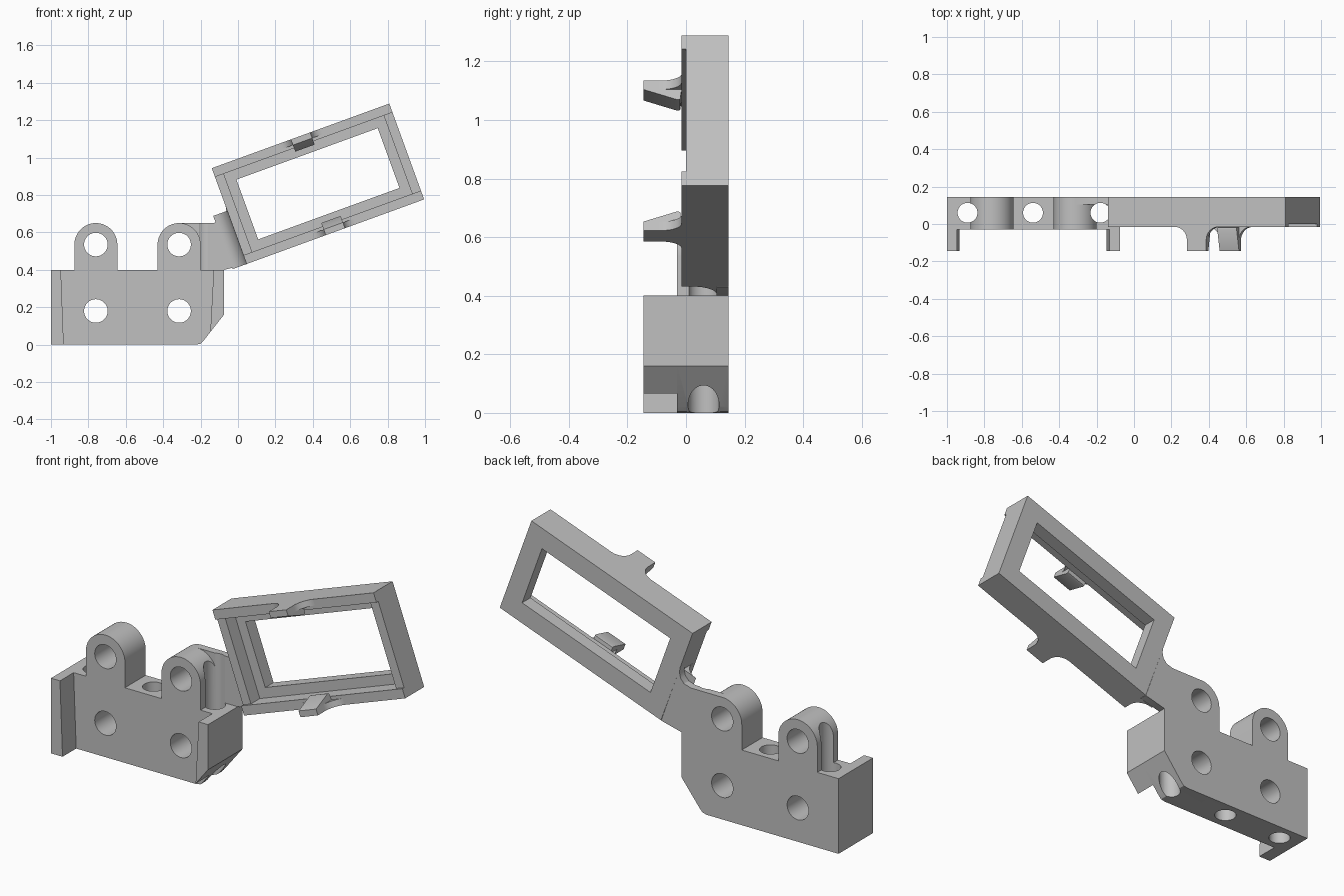
import bpy, bmesh, math
from mathutils import Vector

if "Cube" in bpy.data.objects:
    bpy.data.objects.remove(bpy.data.objects["Cube"])

grey = bpy.data.materials.new("plain grey")
grey.use_nodes = True
COLOUR = (0.53, 0.53, 0.53, 1)
grey.diffuse_color = COLOUR
grey.node_tree.nodes["Principled BSDF"].inputs["Base Color"].default_value = COLOUR

BACK, FRONT, TIP = 0.145, -0.03, -0.145
TILT = math.radians(20)
U = Vector((math.cos(TILT), 0, math.sin(TILT)))
V = Vector((-math.sin(TILT), 0, math.cos(TILT)))
CENTRE = Vector((0.4275, 0, 0.86))


def upright(x, z, y):
    return Vector((x, y, z))


def level(x, y, z):
    return Vector((x, y, z))


def tilted(u, v, y):
    return CENTRE + U * u + V * v + Vector((0, y, 0))


def tilted_long(u, y, v):
    return tilted(u, v, y)


def tilted_side(y, v, u):
    return tilted(u, v, y)


def prism(name, points, start, end, place):
    """Extrude a 2D outline between two depths, in the given frame."""
    bm = bmesh.new()
    rings = [[bm.verts.new(place(a, b, t)) for a, b in points] for t in (start, end)]
    bm.faces.new(rings[0])
    bm.faces.new(rings[1])
    n = len(points)
    for i in range(n):
        j = (i + 1) % n
        bm.faces.new((rings[0][i], rings[0][j], rings[1][j], rings[1][i]))
    bmesh.ops.recalc_face_normals(bm, faces=bm.faces)
    mesh = bpy.data.meshes.new(name)
    bm.to_mesh(mesh)
    bm.free()
    mesh.materials.append(grey)
    ob = bpy.data.objects.new(name, mesh)
    bpy.context.collection.objects.link(ob)
    return ob


def rect(a, b, c, d):
    return [(a, c), (b, c), (b, d), (a, d)]


def arc(cx, cy, r, a0, a1, n):
    angles = [math.radians(a0 + (a1 - a0) * i / n) for i in range(n + 1)]
    return [(cx + r * math.cos(a), cy + r * math.sin(a)) for a in angles]


def activate(ob):
    bpy.ops.object.select_all(action='DESELECT')
    ob.select_set(True)
    bpy.context.view_layer.objects.active = ob


def cut(ob, cutters):
    for c in cutters:
        c.hide_render = True
        mod = ob.modifiers.new("cut", 'BOOLEAN')
        mod.operation = 'DIFFERENCE'
        mod.solver = 'EXACT'
        mod.object = c
        activate(ob)
        bpy.ops.object.modifier_apply(modifier=mod.name)
        bpy.data.objects.remove(c)


def circle(x, y, r):
    return arc(x, y, r, 0, 360, 40)[:-1]


def upright_hole(x):
    return prism("bolt_cutter", circle(x, 0.06, 0.053), -0.2, 0.8, level)


# Mounting block with two round-topped lugs
LUGS = (-0.315, -0.76)
LUG_R, LUG_Z, TOP = 0.115, 0.535, 0.4
outline = [(-1, TOP), (-1, 0), (-0.225, 0), (-0.2, 0.005), (-0.185, 0.02),
           (-0.075, 0.16), (-0.075, TOP)]
for x in LUGS:
    outline += [(x + LUG_R, TOP)] + arc(x, LUG_Z, LUG_R, 0, 180, 24) + [(x - LUG_R, TOP)]
block = prism("mounting_block", outline, FRONT, BACK, upright)

# Cross holes and vertical bolt holes
holes = [prism("hole_cutter", circle(x, z, 0.063), -0.3, 0.3, upright)
         for x in LUGS for z in (0.18, LUG_Z)]
cut(block, holes + [upright_hole(x) for x in (-0.89, -0.54, -0.18)])

# Forward lips at both ends of the block
left_lip = [(-0.13, TOP), (-0.075, TOP), (-0.075, 0.16), (-0.148, 0.067)]
right_lip = [(-1, TOP), (-1, 0), (-0.932, 0), (-0.947, TOP)]
prism("left_lip", left_lip, TIP, FRONT, upright)
prism("right_lip", right_lip, TIP, FRONT, upright)

# Thin web joining the inner lug to the frame
WEB = 0.105
web_outline = arc(LUGS[0], LUG_Z, LUG_R, 90, 0, 12) + [
    (-0.2, TOP), (-0.075, TOP), (0.045, 0.43), (-0.066, 0.74),
    (-0.063, 0.715), (-0.07, 0.685), (-0.09, 0.662), (-0.13, 0.65)]
web = prism("web", web_outline, WEB, BACK, upright)
cut(web, [upright_hole(-0.18)])

# Display frame: half length and half height
HU, HV = 0.505, 0.2725
RAIL = HV - 0.05
POCKET_U, FLOOR = HU - 0.05, 0.075
frame = prism("frame", rect(-HU, HU, -HV, HV), -0.015, BACK, tilted)
step = [(-0.6, -0.1), (0.6, -0.1), (0.6, 0), (POCKET_U, 0), (POCKET_U, FLOOR),
        (-POCKET_U, FLOOR), (-POCKET_U, 0), (-0.6, 0)]
cut(frame, [prism("pocket_cutter", step, -RAIL, RAIL, tilted_long),
            prism("window_cutter", rect(-0.402, 0.402, -0.17, 0.17), -0.2, 0.3, tilted)])

# Curved fillet between web and frame
fillet = [(-HU, WEB)] + arc(-HU - 0.08, WEB - 0.08, 0.08, 0, 90, 10)
prism("web_fillet", fillet, -HV, 0.03, tilted_long)

# Snap clips on the middle of both rails
W, R, BASE = 0.055, 0.07, -0.015
neck = [(-W, TIP), (W, TIP)]
neck += arc(W + R, BASE - R, R, 180, 90, 10)
neck += arc(-W - R, BASE - R, R, 90, 0, 10)
for name, s in (("upper", 1), ("lower", -1)):
    prism(name + "_clip", neck, s * 0.24, s * HV, tilted_long)
    hook = [(TIP, s * 0.24), (-0.03, s * 0.203), (-0.02, s * 0.205), (-0.015, s * 0.24)]
    prism(name + "_clip_hook", hook, -W, W, tilted_side)

# Smooth the round surfaces, keep the edges crisp
for ob in list(bpy.context.scene.objects):
    if ob.type == 'MESH':
        activate(ob)
        bpy.ops.object.shade_smooth_by_angle(angle=math.radians(30))
